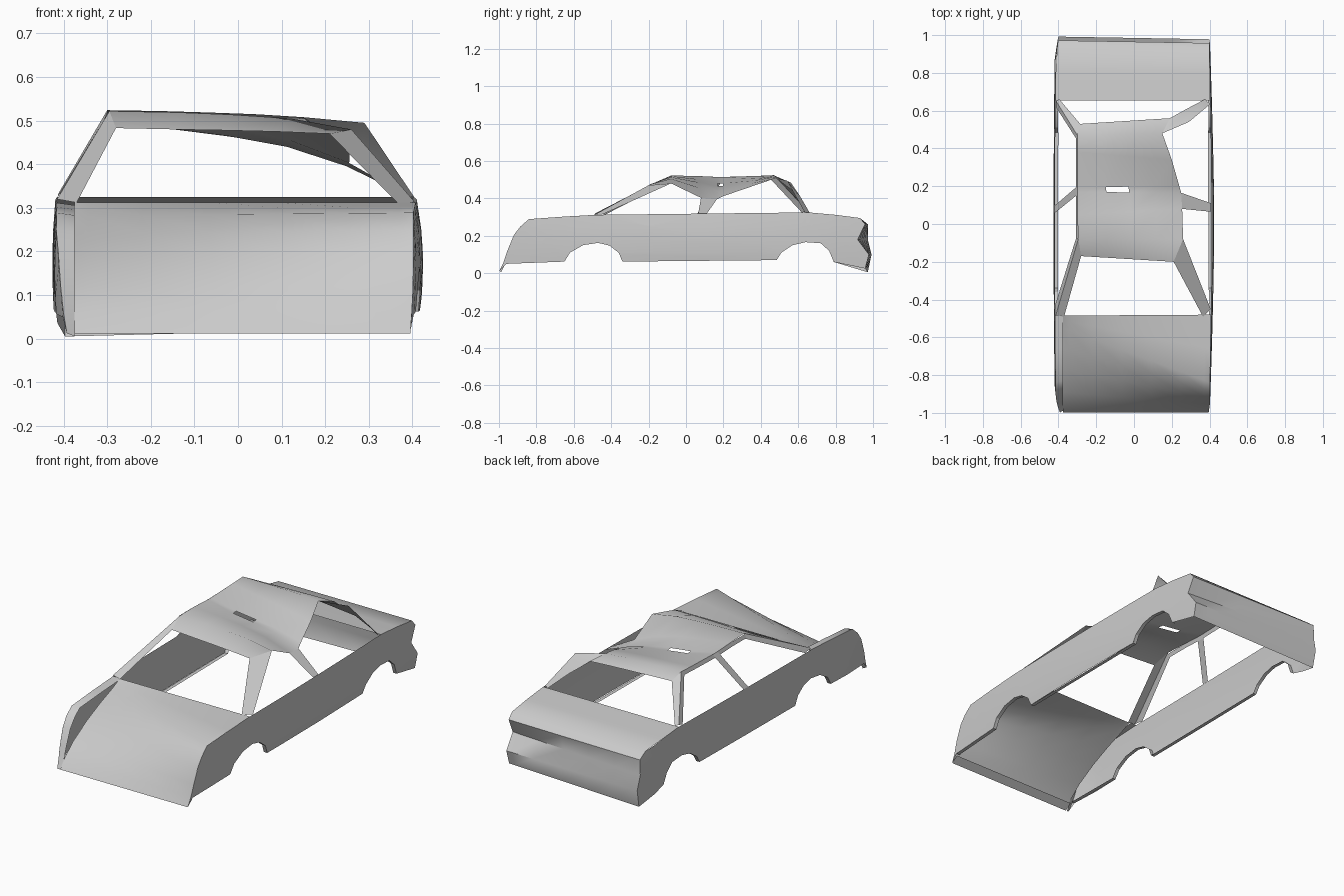
import bpy, bmesh
from mathutils import Vector


def finish(bm, name, angle=0.6):
    me = bpy.data.meshes.new(name)
    bmesh.ops.remove_doubles(bm, verts=bm.verts, dist=0.0005)
    bm.to_mesh(me)
    bm.free()
    ob = bpy.data.objects.new(name, me)
    bpy.context.collection.objects.link(ob)
    bpy.ops.object.select_all(action='DESELECT')
    ob.select_set(True)
    bpy.context.view_layer.objects.active = ob
    bpy.ops.object.shade_smooth_by_angle(angle=angle)
    return ob


def loft(name, rows, skip=(), angle=0.6):
    """Sheet of quads through rows of points; skip lists open cells."""
    bm = bmesh.new()
    vs = [[bm.verts.new(p) for p in r] for r in rows]
    for i in range(len(vs) - 1):
        for j in range(len(vs[0]) - 1):
            if (i, j) not in skip:
                bm.faces.new((vs[i][j], vs[i][j + 1], vs[i + 1][j + 1], vs[i + 1][j]))
    return finish(bm, name, angle)


def side_x(s, y, z):
    """Half width of the bulging body side at a given point."""
    belly = 1 - min(1, abs(z - 0.17) / 0.16) ** 2
    if s > 0:
        return 0.395 + 0.013 * (1 - y * y) + 0.018 * belly * (1 - 0.7 * abs(y))
    return -(0.41 + 0.008 * (1 - y * y) + 0.008 * belly - 0.018 * max(0, abs(y) - 0.88) / 0.12)


# Shared side profiles in (y, z)
nose = [(-0.48, 0.312), (-0.66, 0.302), (-0.84, 0.289), (-0.885, 0.25), (-0.92, 0.205),
        (-0.955, 0.12), (-0.975, 0.06), (-0.998, 0.012)]
# Sunken left edge of the hood sheet, inside the fender
nose_left = [(-0.485, 0.312), (-0.51, 0.30), (-0.55, 0.282), (-0.66, 0.24), (-0.77, 0.19),
             (-0.89, 0.12), (-0.96, 0.06), (-0.998, 0.012)]
tail = [(0.655, 0.325), (0.80, 0.312), (0.93, 0.295), (0.965, 0.262), (0.945, 0.18),
        (0.985, 0.10), (0.965, 0.005)]
bottom = [(0.79, 0.06), (0.765, 0.12), (0.72, 0.16), (0.64, 0.166), (0.57, 0.15),
          (0.51, 0.11), (0.485, 0.07), (-0.34, 0.062), (-0.36, 0.11), (-0.41, 0.148),
          (-0.47, 0.162), (-0.55, 0.15), (-0.62, 0.11), (-0.65, 0.062), (-0.96, 0.05)]


def tail_shift(s):
    """The rear end is a little crooked: notch deeper on the right."""
    out = []
    for i, (y, z) in enumerate(tail):
        if i > 2:
            y += -0.007 * s
        if i == 4:
            y -= 0.02 * s
        if i == 6 and s > 0:
            z += 0.02
        out.append((y, z))
    return out


# Body sides and their inward lower lips
for s, tag in ((1, "right"), (-1, "left")):
    outline = tail_shift(s) + bottom + nose[::-1]
    bm = bmesh.new()
    bm.faces.new([bm.verts.new((0, y, z)) for y, z in outline])
    bm.normal_update()
    cuts = [((0, 0, z), (0, 0, 1)) for z in (0.1, 0.17, 0.25)]
    cuts += [((0, y, 0), (0, 1, 0)) for y in (-0.8, -0.48, -0.2, 0.1, 0.4, 0.65, 0.87)]
    bmesh.ops.triangulate(bm, faces=bm.faces[:])
    for co, no in cuts:
        bmesh.ops.bisect_plane(bm, geom=bm.verts[:] + bm.edges[:] + bm.faces[:],
                               plane_co=co, plane_no=no)
    for v in bm.verts:
        v.co.x = side_x(s, v.co.y, v.co.z)
    finish(bm, tag + "_body_side")
    loft(tag + "_lower_lip", [[(side_x(s, y, z) - s * d, y, z) for d in (0, 0.02)]
                              for y, z in bottom], angle=0.4)

# Front end: hood and nose in one twisted sheet, pushed in on the left
fr = (0, 0.04, 0.2, 0.4, 0.6, 0.8, 0.96, 1)
rows = []
for (ya, za), (yb, zb) in zip(nose_left, nose):
    a, b = Vector((-0.375, ya, za)), Vector((side_x(1, yb, zb), yb, zb))
    rows.append([a.lerp(b, t) for t in fr])
rows.append([(p.x, -0.96, 0.04) for p in rows[-1]])
loft("hood_and_nose", rows, angle=0.9)

# Left fender edge that stays up beside the sunken hood
loft("left_fender_edge", [[(side_x(-1, y, z), y, z), (-0.375, y + 0.01, z - 0.006)]
                          for y, z in nose], angle=0.9)

# Rear end: trunk lid and bumper sheet
lt, rt = tail_shift(-1), tail_shift(1)
rows = []
for (ya, za), (yb, zb) in zip(lt, rt):
    a, b = Vector((side_x(-1, ya, za), ya, za)), Vector((side_x(1, yb, zb), yb, zb))
    rows.append([a.lerp(b, t) for t in fr])
loft("trunk_and_bumper", rows, angle=0.8)

# Roof, crushed on the right; each row: left x, y, right x, y, then heights
cols = (0, 0.28, 0.5, 0.75, 1)
roof = [
    (-0.28, -0.17, 0.21, -0.20, (0.483, 0.48, 0.478, 0.475, 0.47)),
    (-0.295, -0.08, 0.26, -0.08, (0.522, 0.519, 0.514, 0.505, 0.48)),
    (-0.30, 0.05, 0.255, 0.08, (0.52, 0.503, 0.486, 0.456, 0.403)),
    (-0.30, 0.17, 0.25, 0.165, (0.514, 0.48, 0.465, 0.44, 0.395)),
    (-0.30, 0.195, 0.24, 0.20, (0.514, 0.48, 0.465, 0.445, 0.412)),
    (-0.30, 0.38, 0.20, 0.34, (0.52, 0.505, 0.495, 0.48, 0.46)),
    (-0.30, 0.47, 0.15, 0.48, (0.524, 0.522, 0.519, 0.515, 0.508)),
    (-0.285, 0.53, 0.19, 0.56, (0.492, 0.491, 0.49, 0.488, 0.485)),
]
loft("roof", [[(xa + (xb - xa) * t, ya + (yb - ya) * t, z) for t, z in zip(cols, zs)]
              for xa, ya, xb, yb, zs in roof], skip={(3, 1)}, angle=0.7)

# Window pillars as folded strips from roof to waistline
pillars = {
    "right_front_pillar": [[(0.21, -0.20, 0.47), (0.26, -0.08, 0.48)],
                           [(0.365, -0.49, 0.312), (0.406, -0.45, 0.313)]],
    "left_front_pillar": [[(-0.28, -0.17, 0.483), (-0.295, -0.08, 0.522), (-0.305, -0.07, 0.50)],
                          [(-0.37, -0.49, 0.312), (-0.415, -0.485, 0.32), (-0.418, -0.43, 0.314)]],
    "right_middle_pillar": [[(0.255, 0.08, 0.403), (0.25, 0.165, 0.395)],
                            [(0.408, 0.065, 0.317), (0.408, 0.11, 0.317)]],
    "left_middle_pillar": [[(-0.30, 0.155, 0.514), (-0.30, 0.20, 0.514)],
                           [(-0.417, 0.06, 0.317), (-0.417, 0.10, 0.317)]],
    "right_rear_pillar": [[(0.15, 0.48, 0.508), (0.19, 0.56, 0.485)],
                          [(0.29, 0.54, 0.495), (0.28, 0.61, 0.412)],
                          [(0.404, 0.635, 0.325), (0.375, 0.66, 0.325)]],
    "left_rear_pillar": [[(-0.305, 0.45, 0.505), (-0.30, 0.47, 0.524), (-0.285, 0.53, 0.492)],
                         [(-0.414, 0.62, 0.324), (-0.412, 0.65, 0.333), (-0.395, 0.66, 0.325)]],
}
for name, rows in pillars.items():
    loft(name, rows)

# Left roof rail turning down over the door openings
loft("left_roof_rail", [[(-0.30, y, z), (-0.308, y, z - 0.02)] for y, z in
                        ((-0.08, 0.52), (0.05, 0.52), (0.18, 0.514), (0.38, 0.52), (0.47, 0.524))])
